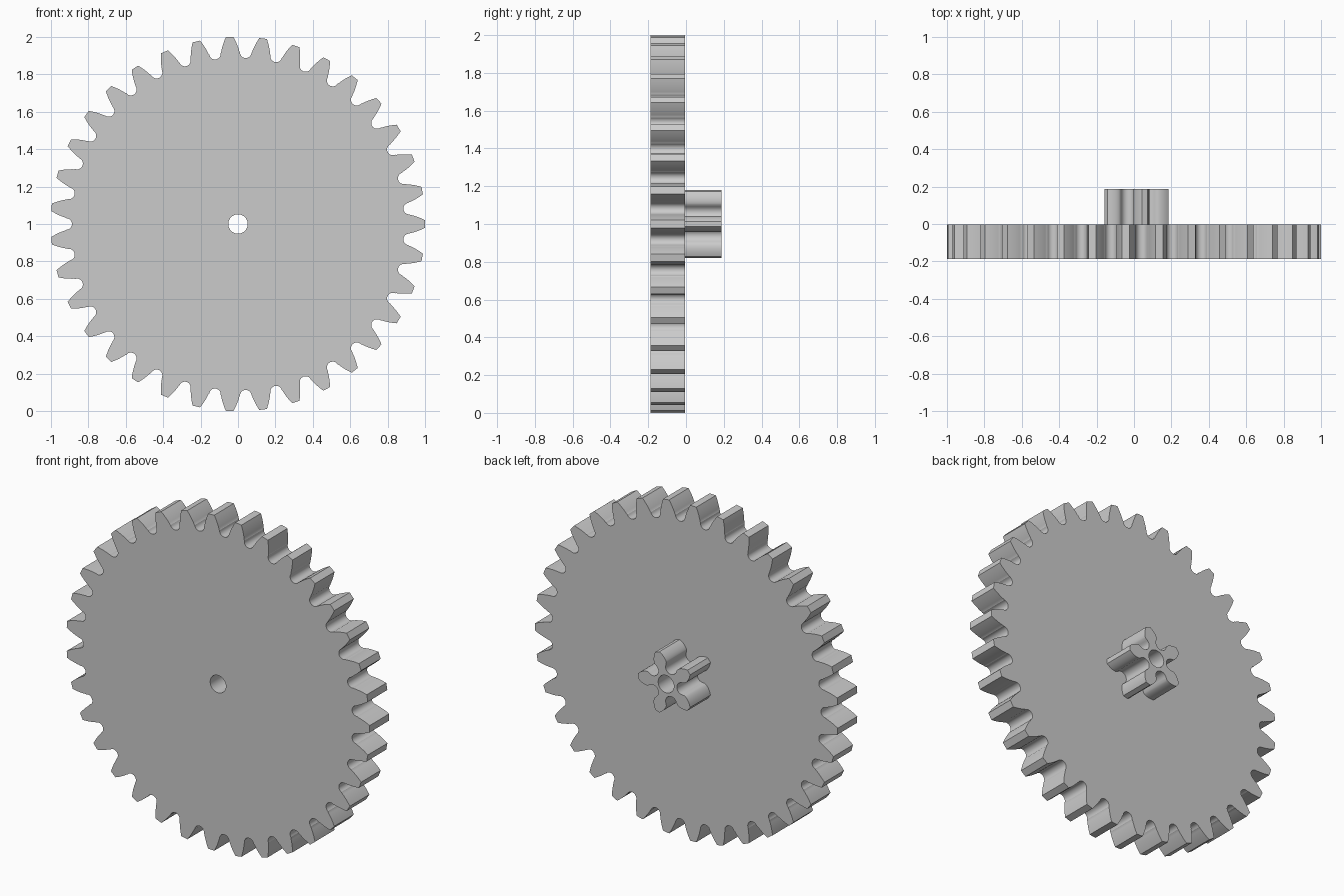
import bpy
import math
from math import cos, sin, pi, radians

cube = bpy.data.objects.get("Cube")
if cube:
    bpy.data.objects.remove(cube, do_unlink=True)

MODULE_SIZE = 0.05405
PRESSURE = radians(20)
BORE = 0.052
CENTRE_Z = 1.0

grey = bpy.data.materials.new("plain grey")
grey.use_nodes = True
grey.diffuse_color = (0.6, 0.6, 0.6, 1)
grey.node_tree.nodes["Principled BSDF"].inputs["Base Color"].default_value = grey.diffuse_color


def polar(r, a):
    return (r * cos(a), r * sin(a))


def involute(angle):
    return math.tan(angle) - angle


def gear_outline(teeth, pitch, tip, start, gap_centre, gap_radius):
    """Involute flanks joined by round tooth gaps; first tooth points along +x."""
    base = pitch * cos(PRESSURE)
    flank = []
    for i in range(8):
        r = start + (tip - start) * i / 7
        half = pi / (2 * teeth) + involute(PRESSURE) - involute(math.acos(min(1, base / r)))
        flank.append((r, half))
    points = []
    for t in range(teeth):
        mid = 2 * pi * t / teeth
        points += [polar(r, mid - h) for r, h in flank]
        points += [polar(r, mid + h) for r, h in reversed(flank)]
        # round bottom of the gap after this tooth
        gap = mid + pi / teeth
        cx, cy = polar(gap_centre, gap)
        for k in range(13):
            dx, dy = polar(gap_radius, gap - pi / 2 - pi * k / 12)
            points.append((cx + dx, cy + dy))
    return points


def extruded(name, outlines, front, back):
    """Fill the outlines (holes included) and extrude them from front to back."""
    curve = bpy.data.curves.new(name, "CURVE")
    curve.dimensions = "2D"
    curve.fill_mode = "BOTH"
    curve.extrude = (back - front) / 2
    for outline in outlines:
        spline = curve.splines.new("POLY")
        spline.points.add(len(outline) - 1)
        for p, (x, y) in zip(spline.points, outline):
            p.co = (x, y, 0, 1)
        spline.use_cyclic_u = True
    obj = bpy.data.objects.new(name, curve)
    bpy.context.collection.objects.link(obj)
    obj.location = (0, (front + back) / 2, CENTRE_Z)
    obj.rotation_euler = (pi / 2, 0, 0)
    bpy.ops.object.select_all(action="DESELECT")
    obj.select_set(True)
    bpy.context.view_layer.objects.active = obj
    bpy.ops.object.convert(target="MESH")
    obj = bpy.context.object
    obj.name = name
    # weld the caps to the walls
    bpy.ops.object.mode_set(mode="EDIT")
    bpy.ops.mesh.select_all(action="SELECT")
    bpy.ops.mesh.remove_doubles(threshold=0.00005)
    bpy.ops.mesh.normals_make_consistent(inside=False)
    bpy.ops.object.mode_set(mode="OBJECT")
    obj.data.materials.clear()
    obj.data.materials.append(grey)
    bpy.ops.object.shade_smooth_by_angle(angle=radians(30))
    return obj


bore = [polar(BORE, 2 * pi * i / 48) for i in range(48)]

# large wheel at the front
wheel = gear_outline(35, 35 * MODULE_SIZE / 2, 1.0, 0.922, 0.918, 0.031)
extruded("large_gear", [wheel, bore], -0.188, -0.004)

# small pinion on the back
pinion = gear_outline(5, 5 * MODULE_SIZE / 2, 0.186, 0.1272, 0.107, 0.036)
extruded("small_pinion", [pinion, bore], -0.004, 0.188)
